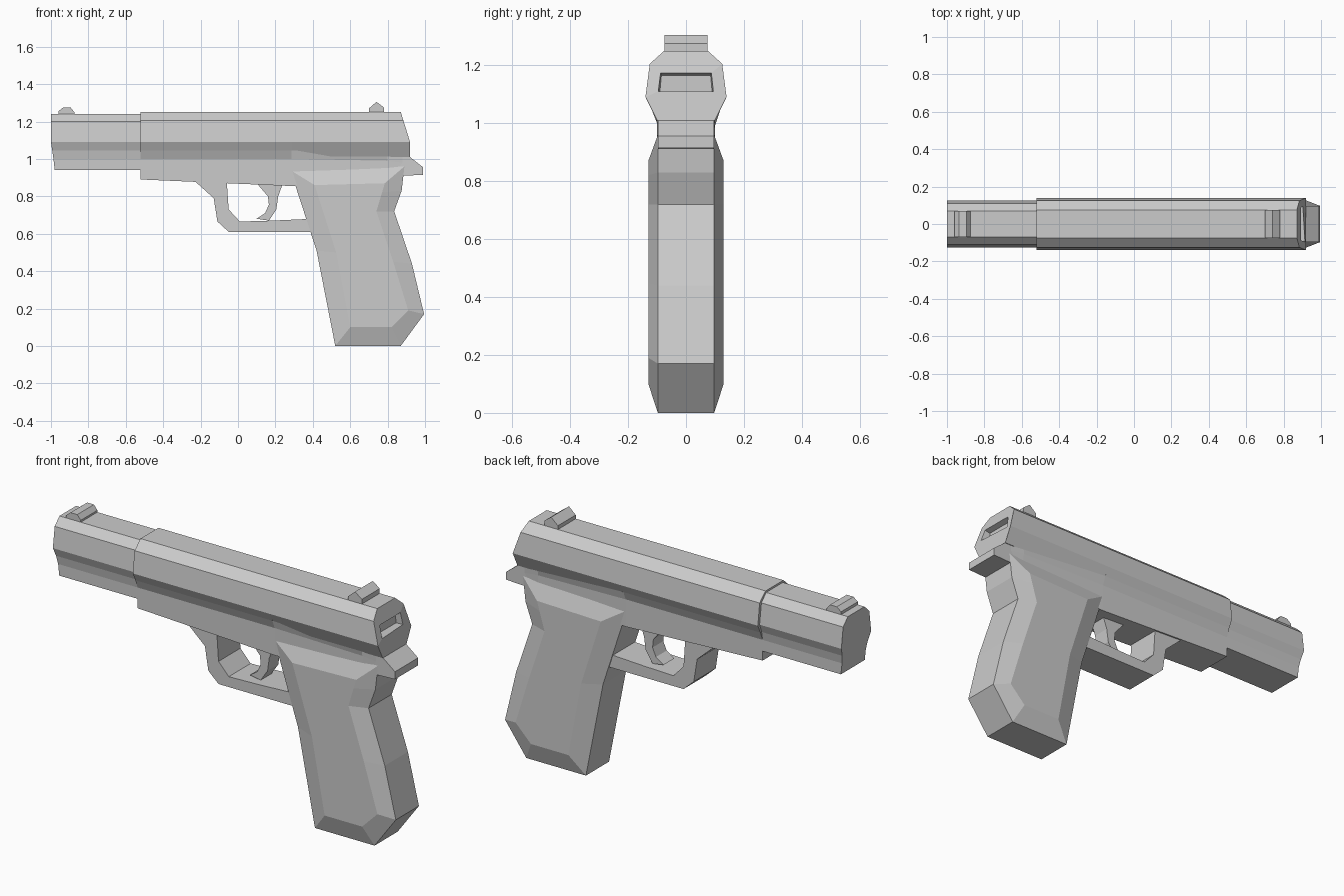
import bpy
import bmesh

cube = bpy.data.objects.get("Cube")
if cube:
    bpy.data.objects.remove(cube, do_unlink=True)

GREY = (0.6, 0.6, 0.6, 1)
metal = bpy.data.materials.new("plain grey")
metal.use_nodes = True
metal.diffuse_color = GREY
metal.node_tree.nodes["Principled BSDF"].inputs["Base Color"].default_value = GREY


def loft(name, loops):
    """Bridge loops of equal length and cap both ends."""
    bm = bmesh.new()
    rings = [[bm.verts.new(p) for p in loop] for loop in loops]
    n = len(rings[0])
    for a, b in zip(rings, rings[1:]):
        for i in range(n):
            j = (i + 1) % n
            bm.faces.new((a[i], a[j], b[j], b[i]))
    bm.faces.new(rings[0])
    bm.faces.new(rings[-1])
    bmesh.ops.recalc_face_normals(bm, faces=bm.faces)
    mesh = bpy.data.meshes.new(name)
    bm.to_mesh(mesh)
    bm.free()
    mesh.materials.append(metal)
    obj = bpy.data.objects.new(name, mesh)
    bpy.context.collection.objects.link(obj)
    return obj


def plate(name, outline, half):
    """Side outline (x, z) extruded symmetrically across y."""
    return loft(name, [[(x, y, z) for x, z in outline] for y in (-half, half)])


def section(points):
    """Mirror a half section of (x, half width, z) points."""
    return [(x, y, z) for x, y, z in points] + [(x, -y, z) for x, y, z in reversed(points)]


def at(x, half):
    return section([(x, y, z) for y, z in half])


# Barrel housing
barrel = [(0.07, 1.24), (0.11, 1.2), (0.125, 1.09), (0.108, 1.045), (0.1, 1.0), (0.1, 0.94)]
tip = section([(-0.98 if z < 1 else -1 + max(0, 1.09 - z) * 0.15, y, z) for y, z in barrel])
loft("barrel_housing", [tip, at(-0.5, barrel)])

# Slide and front frame
upper = [(0.075, 1.25), (0.125, 1.205), (0.14, 1.09)]
waist = [(0.118, 1.045), (0.1, 1.0)]
loft("front_body", [at(-0.52, upper + waist + [(0.1, 0.89)]),
                    at(0.285, upper + waist + [(0.1, 0.855)])])

# Rear slide with slanted back
rear = upper + [(0.1, 1.01)]
back = section([(0.92 - max(0, z - 1.09) * 0.31, y, z) for y, z in rear])
slide = loft("rear_slide", [at(0.285, rear), back])

# Slot in the slide's back
cutter = loft("slot_cutter", [
    [(0.865, -0.09, 1.11), (0.865, 0.09, 1.11), (0.865, 0.085, 1.165), (0.865, -0.085, 1.165)],
    [(0.95, -0.1, 1.11), (0.95, 0.1, 1.11), (0.95, 0.093, 1.19), (0.95, -0.093, 1.19)]])
cutter.hide_render = True
cut = slide.modifiers.new("slot", "BOOLEAN")
cut.operation = "DIFFERENCE"
cut.solver = "EXACT"
cut.object = cutter
bpy.context.view_layer.objects.active = slide
bpy.ops.object.modifier_apply(modifier=cut.name)
bpy.data.objects.remove(cutter, do_unlink=True)

# Rear frame, narrowing toward the back
loft("rear_frame", [at(0.285, waist + [(0.1, 0.855)]),
                    at(0.8, [(0.103, 1.03), (0.1, 0.99), (0.097, 0.86)]),
                    at(0.88, [(0.098, 1.02), (0.097, 0.98), (0.095, 0.9)])])

# Tail above the grip
plate("frame_tail", [(0.78, 1.02), (0.92, 1.01), (0.99, 0.955), (0.99, 0.915),
                     (0.88, 0.91), (0.78, 0.9)], 0.097)

# Grip: outer outline and raised side panels
outline = [(0.28, 0.94), (0.89, 0.96), (0.875, 0.83), (0.835, 0.72), (0.93, 0.44),
           (0.995, 0.17), (0.87, 0), (0.52, 0), (0.42, 0.51)]
panel = [(0.41, 0.86), (0.785, 0.87), (0.77, 0.82), (0.74, 0.72), (0.83, 0.45),
         (0.91, 0.19), (0.82, 0.1), (0.6, 0.1), (0.525, 0.5)]
loft("grip", [[(x, y, z) for x, z in loop] for loop, y in
              ((panel, -0.13), (outline, -0.097), (outline, 0.097), (panel, 0.13))])

# Trigger and its guard
plate("trigger_guard", [(-0.23, 0.88), (-0.13, 0.79), (-0.11, 0.665), (-0.05, 0.61),
                        (0.42, 0.61), (0.4, 0.68), (0.18, 0.67), (0.01, 0.665),
                        (-0.05, 0.73), (-0.06, 0.88)], 0.092)
plate("trigger", [(0.1, 0.87), (0.16, 0.8), (0.165, 0.755), (0.145, 0.71), (0.1, 0.68),
                  (0.165, 0.67), (0.205, 0.73), (0.215, 0.8), (0.24, 0.87)], 0.045)

# Sights
plate("front_sight", [(-0.96, 1.23), (-0.96, 1.255), (-0.935, 1.275), (-0.895, 1.275),
                      (-0.875, 1.25), (-0.875, 1.23)], 0.07)
plate("rear_sight", [(0.7, 1.24), (0.7, 1.27), (0.74, 1.305), (0.78, 1.275), (0.78, 1.24)], 0.075)
